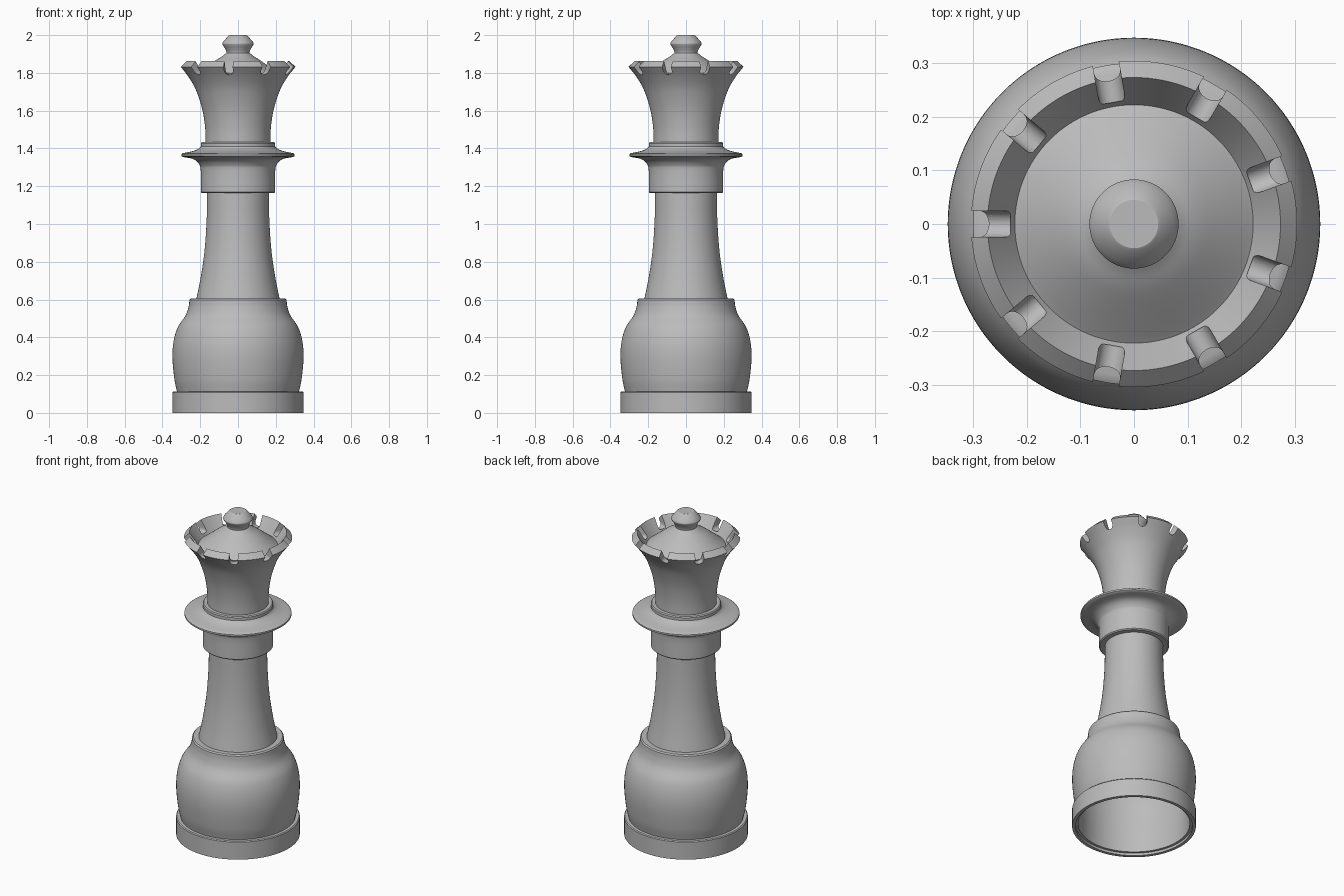
import bpy, bmesh, math
from mathutils import Matrix, Vector

if "Cube" in bpy.data.objects:
    bpy.data.objects.remove(bpy.data.objects["Cube"], do_unlink=True)

STEPS = 128

grey = bpy.data.materials.new("matte_grey")
grey.use_nodes = True
grey.diffuse_color = (0.5, 0.5, 0.5, 1)
grey.node_tree.nodes["Principled BSDF"].inputs["Base Color"].default_value = (0.5, 0.5, 0.5, 1)


def curve(points, n=6):
    """Smooth curve through (radius, height) points."""
    p = [Vector(q) for q in points]
    p = [2 * p[0] - p[1]] + p + [2 * p[-1] - p[-2]]
    out = []
    for a, b, c, d in zip(p, p[1:], p[2:], p[3:]):
        for i in range(n):
            t = i / n
            out.append(0.5 * (2 * b + (c - a) * t + (2 * a - 5 * b + 4 * c - d) * t ** 2
                              + (3 * b - a - 3 * c + d) * t ** 3))
    return [tuple(q) for q in out] + [tuple(points[-1])]


def make_object(name, bm):
    mesh = bpy.data.meshes.new(name)
    bmesh.ops.recalc_face_normals(bm, faces=bm.faces)
    bm.to_mesh(mesh)
    bm.free()
    mesh.materials.append(grey)
    ob = bpy.data.objects.new(name, mesh)
    bpy.context.collection.objects.link(ob)
    return ob


def lathe(name, profile):
    """Turn a (radius, height) profile into a closed round part."""
    bm = bmesh.new()
    verts = [bm.verts.new((r, 0, z)) for r, z in profile]
    edges = [bm.edges.new(pair) for pair in zip(verts, verts[1:])]
    bmesh.ops.spin(bm, geom=verts + edges, cent=(0, 0, 0), axis=(0, 0, 1),
                   angle=math.tau, steps=STEPS)
    bmesh.ops.remove_doubles(bm, verts=bm.verts, dist=0.0002)
    return make_object(name, bm)


def select_only(ob):
    bpy.ops.object.select_all(action='DESELECT')
    ob.select_set(True)
    bpy.context.view_layer.objects.active = ob


# Base: hollow underneath, plinth ring, bulging body
cavity = curve([(0.25, 0.55), (0.3, 0.42), (0.32, 0.3), (0.313, 0.12)])
bulge = curve([(0.323, 0.113), (0.337, 0.18), (0.347, 0.29), (0.341, 0.38), (0.318, 0.455),
               (0.278, 0.515), (0.262, 0.56), (0.257, 0.598)])
base = lathe("base", [(0, 0.55)] + cavity
             + [(0.313, 0.015), (0.328, 0.015), (0.328, 0), (0.347, 0), (0.347, 0.108),
                (0.342, 0.113)] + bulge + [(0.25, 0.605), (0, 0.605)])

# Stem
stem = lathe("stem", [(0, 0.6)] + curve([(0.221, 0.6), (0.197, 0.72), (0.177, 0.86),
             (0.166, 1.02), (0.163, 1.18)]) + [(0, 1.18)])

# Collar: sleeve, wide thin flange and upper ring
flare = curve([(0.197, 1.17), (0.197, 1.28), (0.205, 1.315), (0.235, 1.343), (0.292, 1.355)])
flange_top = curve([(0.292, 1.375), (0.24, 1.386), (0.21, 1.398), (0.197, 1.41)])
collar = lathe("collar", [(0, 1.164), (0.191, 1.164)] + flare
               + [(0.3, 1.36), (0.3, 1.37)] + flange_top
               + [(0.197, 1.427), (0.192, 1.433), (0, 1.433)])

# Crown: flared cup, bevelled rim and domed top
cup = curve([(0.171, 1.42), (0.174, 1.51), (0.19, 1.61), (0.223, 1.71), (0.262, 1.778),
             (0.304, 1.832)])
dome = curve([(0.222, 1.786), (0.205, 1.799), (0.13, 1.858), (0.09, 1.884), (0.062, 1.905)])
crown = lathe("crown", [(0, 1.42)] + cup + [(0.273, 1.862)] + dome + [(0, 1.905)])

# Finial
finial = lathe("finial", [(0, 1.89)] + curve([(0.063, 1.89), (0.061, 1.91), (0.071, 1.933)])
               + curve([(0.079, 1.944), (0.083, 1.955), (0.077, 1.967)])
               + [(0.05, 1.997), (0.045, 2.0), (0, 2.0)])

# Nine round-bottomed notches cut through the crown rim
bm = bmesh.new()
half_width, slot_z = 0.0245, 1.8145
outline = [(half_width * math.cos(a), slot_z + half_width * math.sin(a))
           for a in (math.pi * (1 + i / 16) for i in range(17))]
outline += [(half_width, 1.9), (-half_width, 1.9)]
for k in range(9):
    turn = Matrix.Rotation(math.pi + math.tau * k / 9, 4, 'Z')
    face = bm.faces.new([bm.verts.new(turn @ Vector((0.23, u, z))) for u, z in outline])
    grown = bmesh.ops.extrude_face_region(bm, geom=[face], use_keep_orig=True)
    moved = [g for g in grown["geom"] if isinstance(g, bmesh.types.BMVert)]
    bmesh.ops.translate(bm, verts=moved, vec=turn @ Vector((0.12, 0, 0)))
cutter = make_object("notch_cutter", bm)
cutter.hide_render = True

cut = crown.modifiers.new("notches", 'BOOLEAN')
cut.operation = 'DIFFERENCE'
cut.solver = 'EXACT'
cut.object = cutter
select_only(crown)
bpy.ops.object.modifier_apply(modifier=cut.name)
bpy.data.objects.remove(cutter, do_unlink=True)

# Smooth shading with crisp edges
for part in (base, stem, collar, crown, finial):
    select_only(part)
    bpy.ops.object.shade_smooth_by_angle(angle=math.radians(30))
